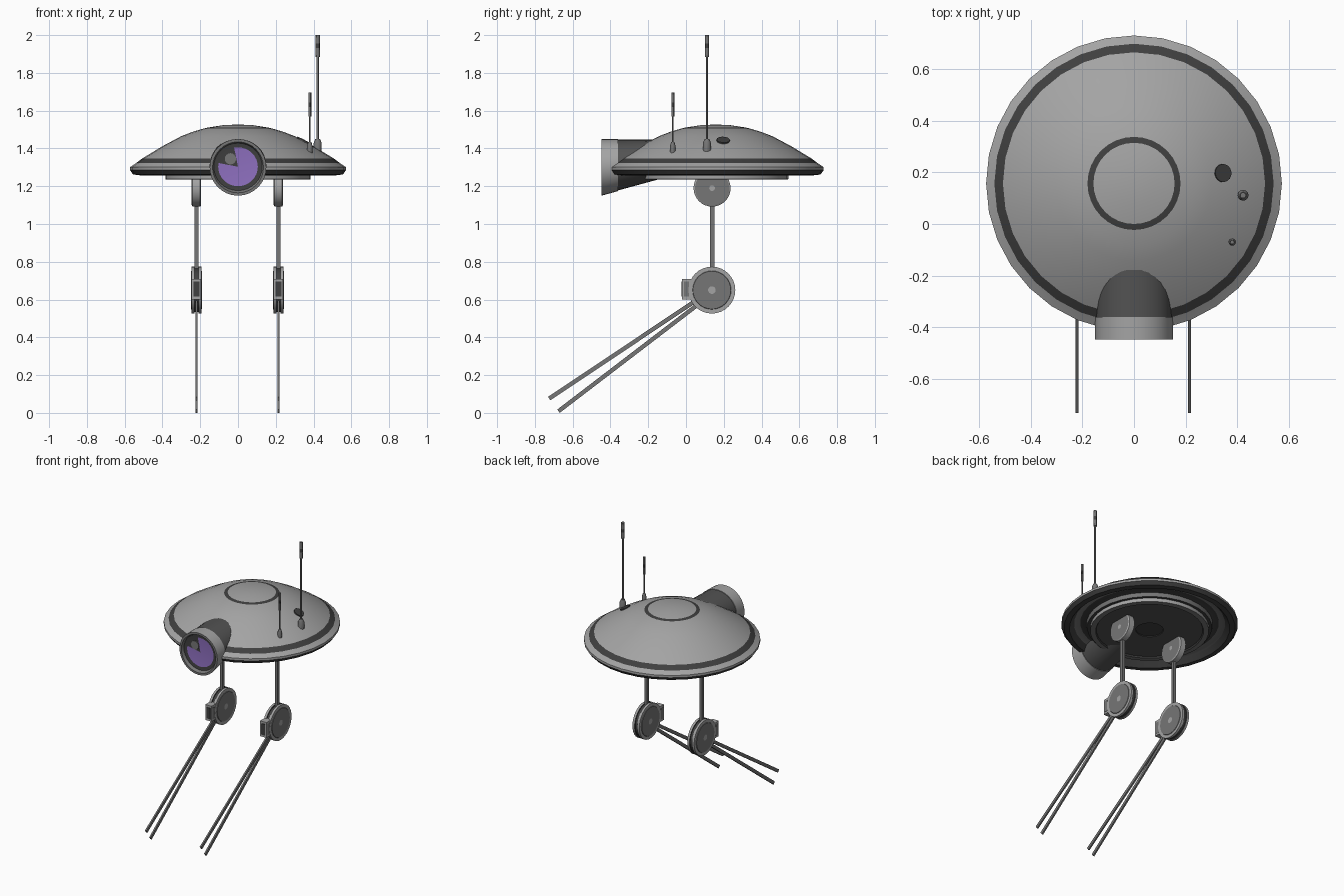
import bpy, bmesh, math
from mathutils import Vector, Matrix

if "Cube" in bpy.data.objects:
    bpy.data.objects.remove(bpy.data.objects["Cube"])

def mat(name, r, g, b):
    m = bpy.data.materials.new(name)
    m.diffuse_color = (r, g, b, 1)
    m.use_nodes = True
    m.node_tree.nodes["Principled BSDF"].inputs["Base Color"].default_value = m.diffuse_color
    return m

LIGHT = mat("light_grey", .37, .37, .37)
MID = mat("mid_grey", .18, .18, .18)
DARK = mat("dark_grey", .05, .05, .05)
NECK = mat("neck_grey", .085, .085, .085)
LENS = mat("lens_purple", .27, .16, .52)
MATS = [LIGHT, MID, DARK, NECK, LENS]
L, M, D, N, P = range(5)

def finish(bm, name):
    bmesh.ops.recalc_face_normals(bm, faces=bm.faces)
    me = bpy.data.meshes.new(name)
    bm.to_mesh(me)
    bm.free()
    for m in MATS:
        me.materials.append(m)
    ob = bpy.data.objects.new(name, me)
    bpy.context.collection.objects.link(ob)
    bpy.ops.object.select_all(action='DESELECT')
    ob.select_set(True)
    bpy.context.view_layer.objects.active = ob
    bpy.ops.object.shade_smooth_by_angle(angle=math.radians(30))
    return ob

def lathe(name, prof, mats, centre=(0, 0, 0), axis='Z', segs=32, edit=None):
    """Revolve (radius, height) points; one material per profile segment."""
    bm = bmesh.new()
    c = Vector(centre)
    rings = []
    for r, h in prof:
        ring = []
        for i in range(segs):
            a = 2 * math.pi * i / segs
            u, v = r * math.cos(a), r * math.sin(a)
            p = {'Z': (u, v, h), 'Y': (u, h, v), 'X': (h, u, v)}[axis]
            ring.append(bm.verts.new(c + Vector(p)))
        rings.append(ring)
    for k, mi in enumerate(mats):
        for i in range(segs):
            j = (i + 1) % segs
            f = bm.faces.new((rings[k][i], rings[k][j], rings[k + 1][j], rings[k + 1][i]))
            f.material_index = mi
    bmesh.ops.remove_doubles(bm, verts=bm.verts, dist=1e-5)
    if edit:
        edit(bm)
    return finish(bm, name)

def box(name, centre, size, mi, tilt=0):
    bm = bmesh.new()
    bmesh.ops.create_cube(bm, size=1, matrix=Matrix.Translation(centre)
                          @ Matrix.Rotation(tilt, 4, 'X') @ Matrix.Diagonal((*size, 1)))
    for f in bm.faces:
        f.material_index = mi
    return finish(bm, name)

# saucer: dome with painted rings, rim, hollow underside and belly plate
CY = .157
lathe("saucer_body",
      [(0, 1.527), (.08, 1.523), (.157, 1.511), (.18, 1.506), (.24, 1.488), (.3, 1.465),
       (.4, 1.412), (.507, 1.347), (.54, 1.322), (.572, 1.301), (.572, 1.285),
       (.555, 1.262), (.52, 1.258), (.49, 1.29), (.45, 1.30), (.41, 1.29), (.405, 1.262),
       (.385, 1.262), (.385, 1.237), (.35, 1.235), (.345, 1.245), (.09, 1.245), (.088, 1.25), (0, 1.25)],
      [L, L, D, L, L, L, L, D, L, L, D, D, D, M, D, M, D, L, M, D, N, D, D],
      centre=(0, CY, 0))

# eye housing, flat along the top and rising underneath toward the back
def shape_eye(bm):
    for f in bm.faces:
        if f.material_index == P:
            c = f.calc_center_median()
            a = math.degrees(math.atan2(c.z - 1.3, c.x))
            if 100 < a < 170:
                f.material_index = D
    for v in bm.verts:
        k = 1 - .283 * (v.co.y + .447) / .307
        v.co.z = 1.45 - (1.45 - v.co.z) * k

lathe("eye_housing",
      [(0, -.425), (.105, -.425), (.128, -.428), (.135, -.447), (.15, -.447),
       (.15, -.36), (.146, -.36), (.146, -.05), (0, -.05)],
      [P, D, M, M, L, L, N, N], centre=(0, 0, 1.3), axis='Y', edit=shape_eye)
lathe("eye_glint", [(0, -.431), (.03, -.431), (.03, -.424), (0, -.424)], [M] * 3,
      centre=(-.04, 0, 1.345), axis='Y', segs=16)

# dark port lying on the dome slope
port = lathe("dome_port", [(0, .004), (.035, .004), (.035, -.008), (0, -.008)], [D] * 3, segs=16)
port.location = (.344, .197, 1.443)
port.rotation_euler = (0, math.radians(27), math.atan2(.197 - CY, .344))

# antennas: socket, thin rod, thicker tip
def antenna(name, x, y, z0, z1, z2, z3, rb, rr, rt):
    lathe(name, [(0, z0 - .03), (rb, z0 - .03), (rb, z1 - .02), (rb * .6, z1), (rr, z1), (rr, z2),
                 (rt, z2), (rt, (z2 + z3) / 2 - .012), (rt, (z2 + z3) / 2 + .012), (rt, z3), (0, z3)],
          [M, M, M, M, M, M, M, D, M, M], centre=(x, y, 0), segs=12)

antenna("tall_antenna", .422, .111, 1.40, 1.45, 1.885, 2.0, .021, .006, .011)
antenna("short_antenna", .38, -.07, 1.40, 1.435, 1.57, 1.695, .014, .005, .008)

# flat shin bar between two points in the side plane
def bar(name, x, a, b):
    (y0, z0), (y1, z1) = a, b
    box(name, (x, (y0 + y1) / 2, (z0 + z1) / 2),
        (.011, math.hypot(y1 - y0, z1 - z0), .022), M, math.atan2(z1 - z0, y1 - y0))

# legs
for side, x in (("left", -.22), ("right", .214)):
    lathe(side + "_hip",
          [(0, -.025), (.015, -.025), (.09, -.025), (.098, -.02), (.098, .02), (.09, .025), (.015, .025), (0, .025)],
          [L, M, L, L, L, M, L], centre=(x, .138, 1.19), axis='X')
    box(side + "_thigh", (x, .138, .92), (.02, .024, .46), M)
    lathe(side + "_knee",
          [(0, -.03), (.02, -.03), (.1, -.03), (.102, -.027), (.124, -.027), (.124, -.01), (.116, -.01),
           (.116, .01), (.124, .01), (.124, .027), (.102, .027), (.1, .03), (.02, .03), (0, .03)],
          [L, M, M, L, L, D, D, D, L, L, M, M, L], centre=(x, .137, .65), axis='X')
    box(side + "_knee_block", (x, .02, .655), (.05, .08, .11), L)
    box(side + "_knee_slot_front", (x, -.02, .655), (.03, .006, .08), D)
    box(side + "_knee_slot_side", (x, .003, .655), (.053, .025, .08), M)
    bar(side + "_upper_shin", x, (.08, .613), (-.724, .076))
    bar(side + "_lower_shin", x, (.09, .594), (-.675, .009))
